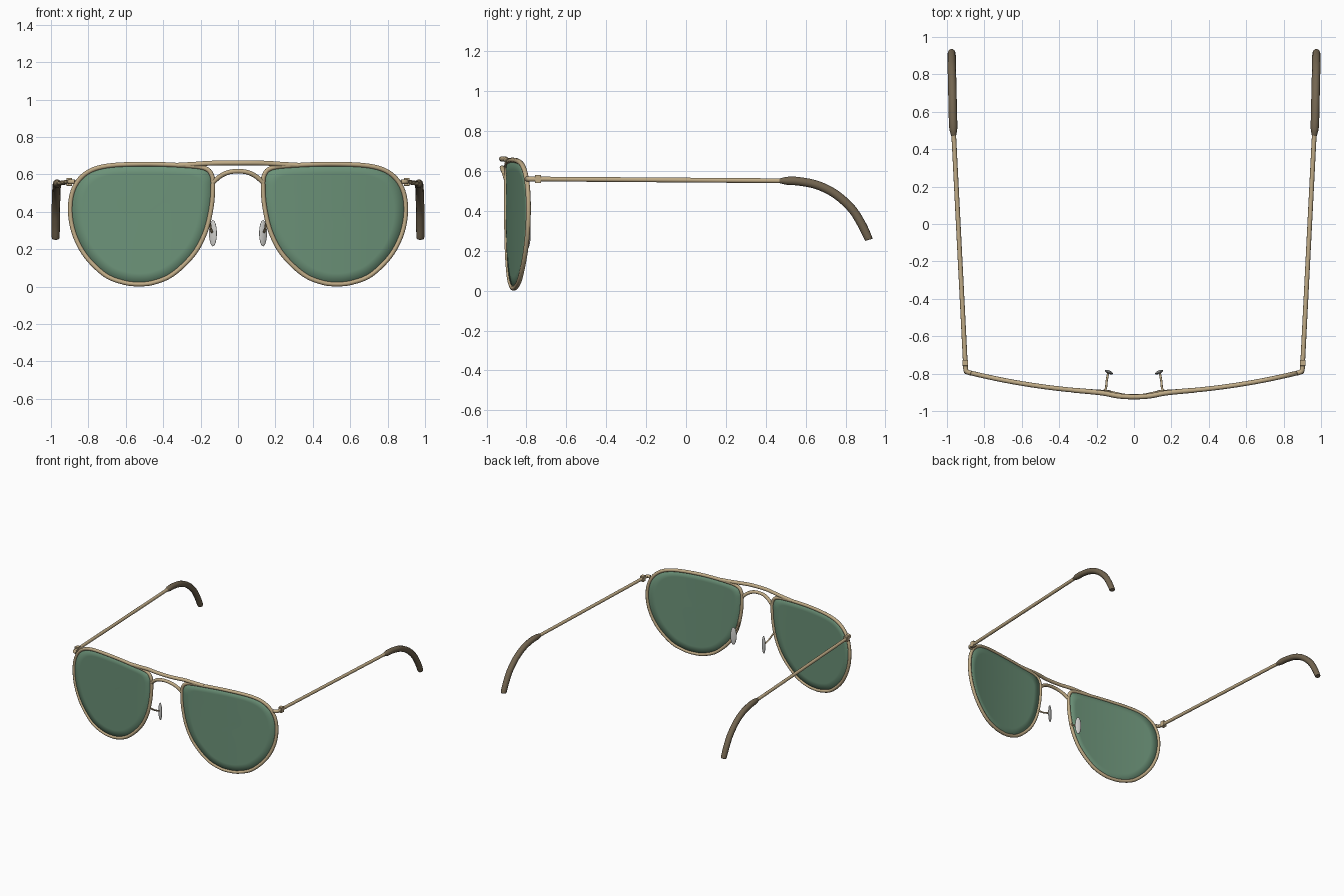
import bpy, bmesh, math
from mathutils import Vector

cube = bpy.data.objects.get("Cube")
if cube:
    bpy.data.objects.remove(cube, do_unlink=True)


def material(name, rgb):
    m = bpy.data.materials.new(name)
    m.use_nodes = True
    m.diffuse_color = (*rgb, 1)
    m.node_tree.nodes["Principled BSDF"].inputs["Base Color"].default_value = (*rgb, 1)
    return m


GOLD = material("pale gold metal", (0.53, 0.41, 0.24))
GREEN = material("green lens", (0.15, 0.29, 0.19))
BROWN = material("brown ear tip", (0.17, 0.13, 0.08))
CLEAR = material("light grey pad", (0.62, 0.62, 0.60))


def smooth_path(points, closed=False, steps=6):
    """Catmull-Rom path through the points; works for any tuple length."""
    pts = [Vector(p) for p in points]
    n = len(pts)
    at = (lambda i: pts[i % n]) if closed else (lambda i: pts[max(0, min(n - 1, i))])
    out = []
    for i in range(n if closed else n - 1):
        a, b, c, d = (at(i + k) for k in (-1, 0, 1, 2))
        for k in range(steps):
            t = k / steps
            out.append(b + (c - a) * t / 2 + (a * 2 - b * 5 + c * 4 - d) * t * t / 2
                       + (b * 3 - a - c * 3 + d) * t ** 3 / 2)
    if not closed:
        out.append(pts[-1])
    return out


def add_object(name, mesh, mat):
    ob = bpy.data.objects.new(name, mesh)
    bpy.context.collection.objects.link(ob)
    mesh.materials.clear()
    mesh.materials.append(mat)
    return ob


def tube(name, path, radius, mat, closed=False, radii=None):
    """Round wire swept along a path, turned into a mesh."""
    cu = bpy.data.curves.new(name + " path", "CURVE")
    cu.dimensions = "3D"
    cu.bevel_depth = radius
    cu.bevel_resolution = 3
    cu.use_fill_caps = True
    sp = cu.splines.new("POLY")
    sp.points.add(len(path) - 1)
    for i, p in enumerate(path):
        sp.points[i].co = (p[0], p[1], p[2], 1)
        sp.points[i].radius = radii[i] if radii else 1
    sp.use_cyclic_u = closed
    sp.use_smooth = True
    helper = bpy.data.objects.new(name + " path", cu)
    bpy.context.collection.objects.link(helper)
    mesh = bpy.data.meshes.new_from_object(
        helper.evaluated_get(bpy.context.evaluated_depsgraph_get()))
    bpy.data.objects.remove(helper, do_unlink=True)
    return add_object(name, mesh, mat)


def ellipsoid(name, loc, scale, turn, mat):
    bpy.ops.mesh.primitive_uv_sphere_add(segments=20, ring_count=12, location=loc,
                                         rotation=(0, 0, turn))
    ob = bpy.context.object
    ob.name = name
    ob.scale = scale
    ob.data.materials.append(mat)
    bpy.ops.object.shade_smooth()


def face_y(x):
    """Wrap of the front around the face."""
    return -0.903 + 0.14 * x * x


# Half-round lens outline (x, z)
OUTLINE = smooth_path([
    (0.14, 0.595), (0.18, 0.634), (0.30, 0.648), (0.50, 0.655), (0.70, 0.645),
    (0.81, 0.607), (0.875, 0.53), (0.897, 0.42), (0.878, 0.29), (0.815, 0.165),
    (0.71, 0.062), (0.61, 0.022), (0.53, 0.013), (0.45, 0.022), (0.35, 0.065),
    (0.24, 0.17), (0.175, 0.29), (0.143, 0.42), (0.134, 0.53)], closed=True)


def lens(name, s):
    """Curved lens made of rings shrinking towards the centre."""
    bm = bmesh.new()
    cx, cz, rings = 0.52, 0.36, 6
    loops = []
    for r in range(rings):
        f = 1 - r / rings
        loops.append([])
        for p in OUTLINE:
            x, z = cx + (p[0] - cx) * f, cz + (p[1] - cz) * f
            loops[-1].append(bm.verts.new((s * x, face_y(x), z)))
    middle = bm.verts.new((s * cx, face_y(cx), cz))
    n = len(OUTLINE)
    for i in range(n):
        j = (i + 1) % n
        for a, b in zip(loops, loops[1:]):
            bm.faces.new((a[i], a[j], b[j], b[i]))
        bm.faces.new((loops[-1][i], loops[-1][j], middle))
    bmesh.ops.recalc_face_normals(bm, faces=bm.faces)
    for f in bm.faces:
        f.smooth = True
    mesh = bpy.data.meshes.new(name)
    bm.to_mesh(mesh)
    bm.free()
    ob = add_object(name, mesh, GREEN)
    mod = ob.modifiers.new("thickness", "SOLIDIFY")
    mod.thickness = 0.008
    mod.offset = 0


for side, s in (("left", 1), ("right", -1)):
    def flip(points):
        return [(s * p[0], p[1], p[2]) for p in points]

    # Lens and its wire rim
    lens(side + "_lens", s)
    tube(side + "_rim", flip([(p[0], face_y(p[0]), p[1]) for p in OUTLINE]),
         0.0125, GOLD, closed=True)

    # End piece and hinge block
    tube(side + "_end_piece", flip(smooth_path([
        (0.872, -0.797, 0.56), (0.893, -0.79, 0.56), (0.90, -0.775, 0.56),
        (0.902, -0.73, 0.56)])), 0.013, GOLD)
    bpy.ops.mesh.primitive_cube_add(size=1, location=(s * 0.902, -0.742, 0.56))
    hinge = bpy.context.object
    hinge.name = side + "_hinge"
    hinge.scale = (0.028, 0.032, 0.042)
    hinge.data.materials.append(GOLD)
    bevel = hinge.modifiers.new("soft edges", "BEVEL")
    bevel.width = 0.005

    # Temple arm and curved ear tip
    tube(side + "_temple", flip([(0.902, -0.74, 0.56), (0.966, 0.52, 0.551)]), 0.0125, GOLD)
    tip = smooth_path([
        (0.964, 0.47, 0.551, 0.55), (0.966, 0.51, 0.551, 0.95), (0.968, 0.57, 0.548, 1),
        (0.970, 0.66, 0.529, 1), (0.972, 0.75, 0.484, 1), (0.974, 0.83, 0.412, 1),
        (0.975, 0.88, 0.335, 1), (0.975, 0.912, 0.268, 0.95), (0.975, 0.917, 0.255, 0.8)])
    tube(side + "_ear_tip", flip(tip), 0.0225, BROWN, radii=[p[3] for p in tip])

    # Nose pad on its wire
    tube(side + "_pad_wire", flip(smooth_path([
        (0.160, -0.893, 0.355), (0.150, -0.878, 0.335), (0.146, -0.84, 0.31),
        (0.138, -0.795, 0.29)])), 0.006, GOLD)
    ellipsoid(side + "_nose_pad", (s * 0.134, -0.792, 0.285), (0.023, 0.009, 0.07),
              s * math.radians(25), CLEAR)

# Brow bar and arched bridge
def across(half):
    return [(-x, y, z) for x, y, z in half[:0:-1]] + half

tube("brow_bar", smooth_path(across([
    (0, -0.924, 0.661), (0.08, -0.920, 0.661), (0.16, -0.905, 0.659),
    (0.23, -0.897, 0.654), (0.32, -0.889, 0.649)])), 0.0135, GOLD)
tube("bridge", smooth_path(across([
    (0, -0.922, 0.617), (0.05, -0.920, 0.611), (0.095, -0.911, 0.590),
    (0.135, -0.901, 0.555)])), 0.0125, GOLD)
